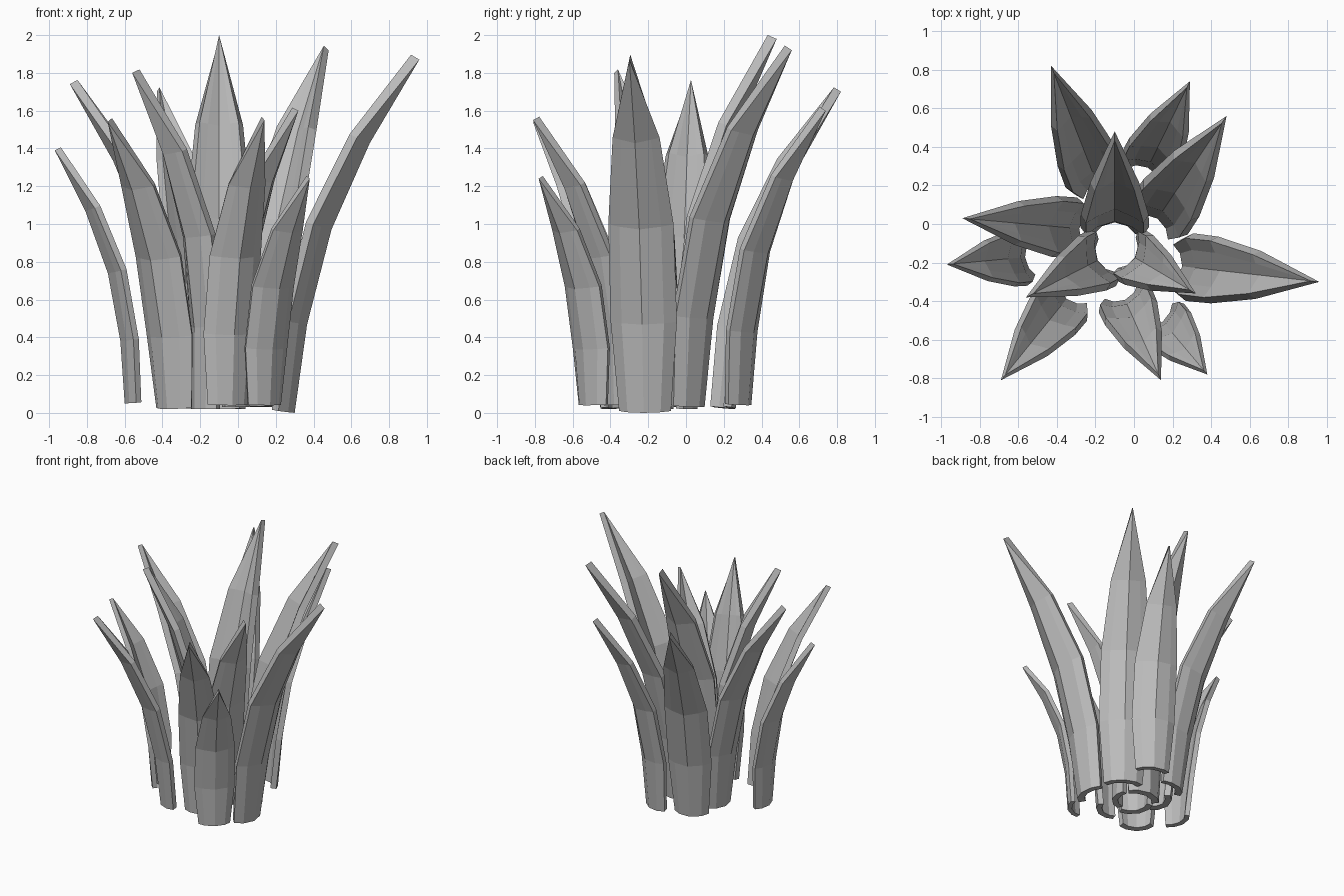
import bpy, bmesh, math
from mathutils import Vector

if "Cube" in bpy.data.objects:
    bpy.data.objects.remove(bpy.data.objects["Cube"])

grey = bpy.data.materials.new("leaf grey")
grey.diffuse_color = (0.5, 0.5, 0.5, 1)
grey.use_nodes = True
grey.node_tree.nodes["Principled BSDF"].inputs["Base Color"].default_value = grey.diffuse_color

# Spine of a full-size leaf (outward, up), with width and fold depth per level
SPINE = [(0, 0), (0.03, 0.46), (0.12, 0.96), (0.285, 1.42), (0.51, 1.87)]
WIDTH = [0.27, 0.345, 0.34, 0.245]
DEPTH = [0.07, 0.078, 0.08, 0.06]
# Cross-section: a flat-backed channel at the foot, a plain V near the tip
ACROSS = [-0.5, -0.32, 0, 0.32, 0.5]
INNER_FOLD = [0.35, 0.42, 0.55, 0.64]
THICKNESS = 0.05


def leaf(name, base, tip, wide=1.0):
    """Folded pointed leaf, scaled and leaned to run from base to tip."""
    base, tip = Vector(base), Vector(tip)
    span = tip - base
    run = math.hypot(span.x, span.y)
    out = Vector((span.x, span.y, 0)) / run
    side = Vector((-out.y, out.x, 0))
    scale = span.length / math.hypot(*SPINE[-1])
    lean = math.atan2(run, span.z) - math.atan2(*SPINE[-1])
    c, s = math.cos(lean), math.sin(lean)

    def place(r, z, across):
        p = out * (r * c + z * s) + Vector((0, 0, z * c - r * s)) + side * across
        return base + p * scale

    bm = bmesh.new()
    rows = []
    for i, (w, d) in enumerate(zip(WIDTH, DEPTH)):
        r, z = SPINE[i]
        # fold direction is square to the spine at this level
        a, b = SPINE[max(i - 1, 0)], SPINE[i + 1]
        t = Vector((b[0] - a[0], b[1] - a[1])).normalized()
        k = INNER_FOLD[i]
        rows.append([bm.verts.new(place(r - t.y * d * f, z + t.x * d * f, w * u * wide))
                     for u, f in zip(ACROSS, (1, k, 0, k, 1))])
    point = bm.verts.new(place(*SPINE[-1], 0))
    for lo, hi in zip(rows, rows[1:]):
        for k in range(4):
            bm.faces.new((lo[k], lo[k + 1], hi[k + 1], hi[k]))
    for k in range(4):
        bm.faces.new((rows[-1][k], rows[-1][k + 1], point))
    mesh = bpy.data.meshes.new(name)
    bm.to_mesh(mesh)
    bm.free()
    mesh.materials.append(grey)
    ob = bpy.data.objects.new(name, mesh)
    bpy.context.collection.objects.link(ob)
    # leaf thickness grows towards the inside of the clump
    mod = ob.modifiers.new("thickness", 'SOLIDIFY')
    mod.thickness = THICKNESS * scale
    mod.offset = -1


# Clump of twelve leaves: base point, tip point, optional extra width
LEAVES = [
    ((-0.21, 0.255, 0.02), (-0.43, 0.82, 1.70)),
    ((0.09, 0.33, 0.04), (0.29, 0.74, 1.60), 1.08),
    ((0.15, 0.07, 0.03), (0.48, 0.56, 1.92)),
    ((-0.10, 0.06, 0.02), (-0.10, 0.48, 1.98)),
    ((-0.33, -0.02, 0.03), (-0.89, 0.03, 1.74)),
    ((-0.60, -0.175, 0.05), (-0.97, -0.21, 1.39), 1.2),
    ((-0.23, -0.21, 0.02), (-0.56, -0.38, 1.80)),
    ((-0.375, -0.42, 0.02), (-0.69, -0.81, 1.54), 1.08),
    ((-0.03, -0.43, 0.04), (0.14, -0.81, 1.55), 1.08),
    ((0.17, -0.53, 0.04), (0.38, -0.78, 1.24), 1.3),
    ((0.04, -0.195, 0.03), (0.32, -0.36, 1.60), 1.05),
    ((0.30, -0.225, 0.00), (0.96, -0.30, 1.87)),
]
for n, spec in enumerate(LEAVES, 1):
    leaf(f"leaf_{n}", *spec)
